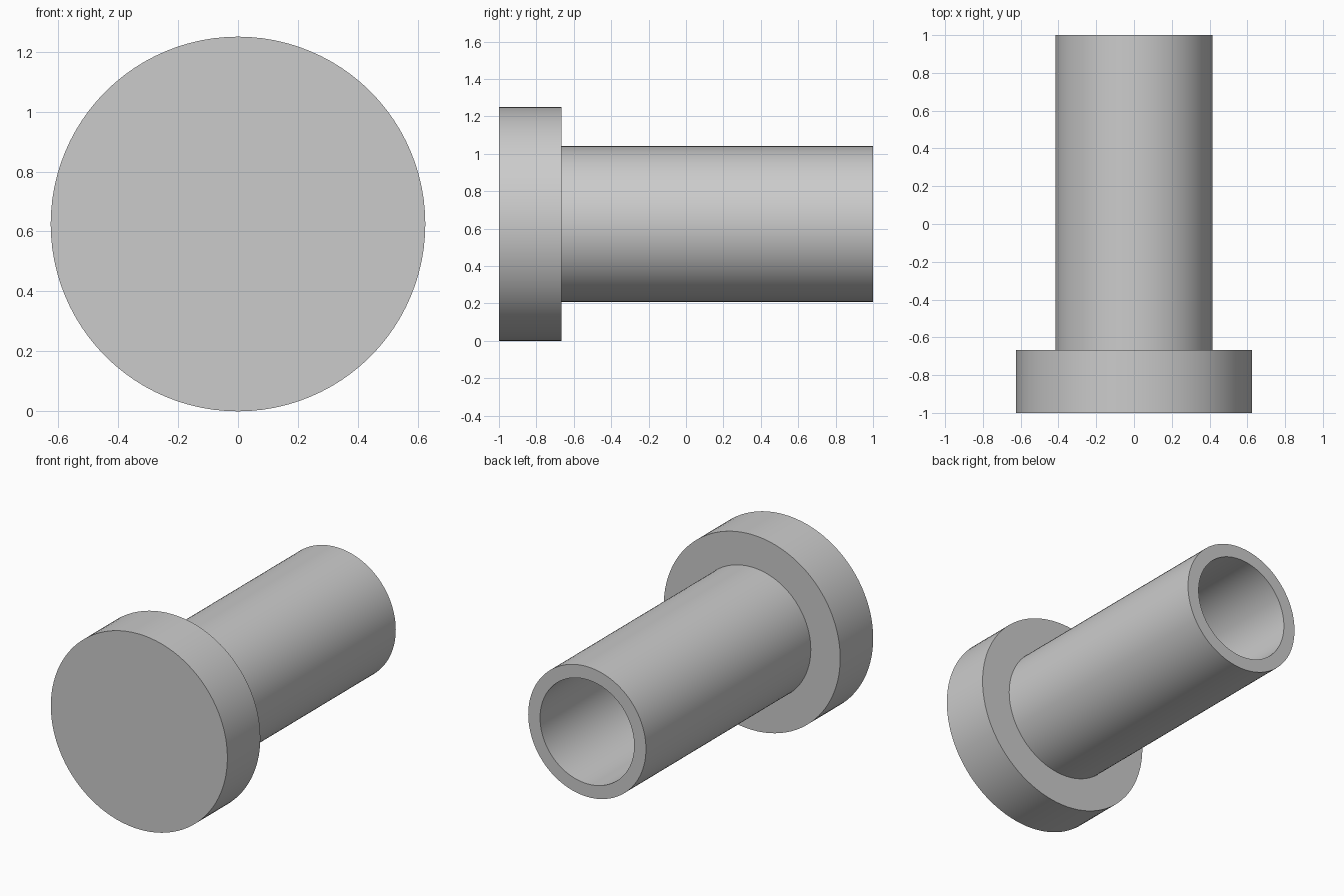
import bpy, bmesh, math
from mathutils import Matrix, Vector

cube = bpy.data.objects.get("Cube")
if cube:
    bpy.data.objects.remove(cube, do_unlink=True)

SEGMENTS = 96
AXIS_HEIGHT = 0.625
FLANGE_RADIUS, TUBE_RADIUS, BORE_RADIUS = 0.625, 0.4167, 0.3333
FRONT, FLANGE_BACK, BACK = -1.0, -0.6667, 1.0

# Plain grey material
grey = bpy.data.materials.new("plain_grey")
grey.use_nodes = True
colour = (0.6, 0.6, 0.6, 1)
grey.diffuse_color = colour
grey.node_tree.nodes["Principled BSDF"].inputs["Base Color"].default_value = colour


def lathe(name, profile):
    """Spin (radius, y) points around the horizontal axis."""
    bm = bmesh.new()
    verts = [bm.verts.new((r, y, 0)) for r, y in profile]
    edges = [bm.edges.new(pair) for pair in zip(verts, verts[1:])]
    bmesh.ops.spin(bm, geom=verts + edges, cent=(0, 0, 0), axis=(0, 1, 0),
                   angle=math.tau, steps=SEGMENTS, use_duplicate=False)
    bmesh.ops.remove_doubles(bm, verts=bm.verts, dist=1e-4)
    bmesh.ops.recalc_face_normals(bm, faces=bm.faces)
    bmesh.ops.transform(bm, matrix=Matrix.Translation(Vector((0, 0, AXIS_HEIGHT))),
                        verts=bm.verts)
    mesh = bpy.data.meshes.new(name)
    bm.to_mesh(mesh)
    bm.free()
    mesh.materials.append(grey)
    obj = bpy.data.objects.new(name, mesh)
    bpy.context.collection.objects.link(obj)
    bpy.ops.object.select_all(action='DESELECT')
    obj.select_set(True)
    bpy.context.view_layer.objects.active = obj
    bpy.ops.object.shade_smooth_by_angle(angle=math.radians(30))
    return obj


# Solid flange with a hollow tube behind it, closed at the flange
lathe("flanged_sleeve", [
    (0, FRONT), (FLANGE_RADIUS, FRONT), (FLANGE_RADIUS, FLANGE_BACK),
    (TUBE_RADIUS, FLANGE_BACK), (TUBE_RADIUS, BACK),
    (BORE_RADIUS, BACK), (BORE_RADIUS, FLANGE_BACK), (0, FLANGE_BACK),
])
